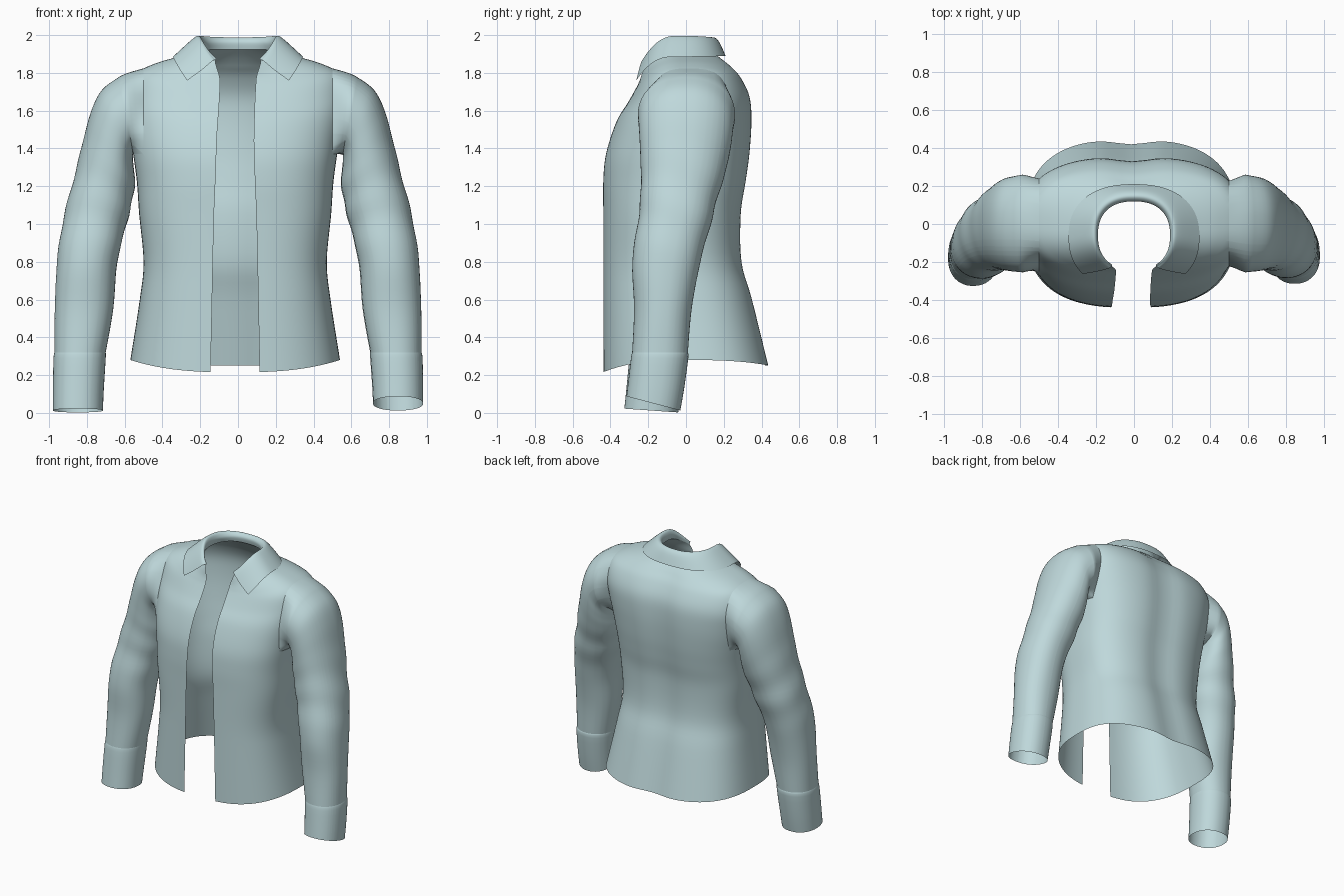
import bpy, bmesh, math
from math import sin, cos, pi, exp

if "Cube" in bpy.data.objects:
    bpy.data.objects.remove(bpy.data.objects["Cube"])

cloth = bpy.data.materials.new("pale teal cloth")
cloth.use_nodes = True
COLOUR = (0.52, 0.69, 0.71, 1)
cloth.diffuse_color = COLOUR
cloth.node_tree.nodes["Principled BSDF"].inputs["Base Color"].default_value = COLOUR
cloth.node_tree.nodes["Principled BSDF"].inputs["Roughness"].default_value = 0.8

ARMHOLE_X, ARMPIT_Z = 0.5, 1.37


def smooth_rows(rows, steps):
    """Catmull-Rom interpolation between rows of numbers."""
    out = []
    for i in range(len(rows) - 1):
        a, b, c, d = (rows[max(0, min(len(rows) - 1, i + k))] for k in (-1, 0, 1, 2))
        for s in range(steps):
            t = s / steps
            out.append([0.5 * (2 * q + (r - p) * t + (2 * p - 5 * q + 4 * r - u) * t * t
                               + (3 * q - p - 3 * r + u) * t ** 3)
                        for p, q, r, u in zip(a, b, c, d)])
    return out + [list(rows[-1])]


def loft(name, rings, closed, angle=50):
    """Skin a list of equal-length rings into one smooth shell."""
    n = len(rings[0])
    verts = [p for ring in rings for p in ring]
    faces = []
    for r in range(len(rings) - 1):
        for k in range(n if closed else n - 1):
            j = (k + 1) % n
            faces.append((r * n + k, r * n + j, (r + 1) * n + j, (r + 1) * n + k))
    mesh = bpy.data.meshes.new(name)
    mesh.from_pydata(verts, [], faces)
    mesh.materials.append(cloth)
    obj = bpy.data.objects.new(name, mesh)
    bpy.context.collection.objects.link(obj)
    bpy.ops.object.select_all(action="DESELECT")
    obj.select_set(True)
    bpy.context.view_layer.objects.active = obj
    bpy.ops.object.shade_smooth_by_angle(angle=math.radians(angle))
    return obj


def power(v, e):
    return math.copysign(abs(v) ** e, v)


def open_ring(w, yf, yb, zf, zs, zb, gap, e=0.85, count=96):
    """Rounded ring, open at the front, whose height dips or rises front to back."""
    start = math.asin(min(1, (gap / w) ** (1 / e)))
    ring = []
    for k in range(count + 1):
        a = start + (2 * pi - 2 * start) * k / count
        c = -cos(a)
        x = w * power(sin(a), e)
        y = (yf + yb) / 2 + (yb - yf) / 2 * power(c, e)
        z = zs + ((zb if c > 0 else zf) - zs) * c * c
        ring.append((x, y, z))
    return ring


# Torso: half width, front y, back y, heights at front, side and back, half opening
torso_rows = [
    (.555, -.44, .445, .215, .28, .25, .130),
    (.505, -.44, .360, .60, .60, .60, .122),
    (.485, -.44, .305, .80, .80, .80, .118),
    (.508, -.44, .300, 1.05, 1.05, 1.05, .112),
    (.520, -.44, .325, 1.22, 1.22, 1.22, .105),
    (.540, -.425, .345, ARMPIT_Z, ARMPIT_Z, ARMPIT_Z, .100),
    (.565, -.37, .355, 1.54, 1.54, 1.54, .096),
    (.575, -.31, .345, 1.64, 1.67, 1.67, .094),
    (.545, -.27, .300, 1.71, 1.79, 1.77, .094),
    (.450, -.25, .250, 1.75, 1.845, 1.83, .095),
    (.320, -.24, .190, 1.785, 1.885, 1.88, .100),
    (.200, -.24, .125, 1.83, 1.92, 1.925, .120),
]
torso_rings = []
for row in smooth_rows(torso_rows, 5):
    upper = max(0, min(1, (row[0] - .2) / .25))
    ring = []
    for x, y, z in open_ring(*row, e=.85 - .11 * upper):
        spine = .025 * exp(-(x / .12) ** 2) * upper if y > 0 else 0
        shift = -.015 * max(0, min(1, (1.75 - z) / .3))
        ring.append((x + shift, y - spine, z))
    torso_rings.append(ring)
body = loft("shirt_body", torso_rings, False)

# Armholes: trim the shoulders above the armpit and keep each rim for its sleeve
bm = bmesh.new()
bm.from_mesh(body.data)
rims = {}
for side in (1, -1):
    faces = [f for f in bm.faces if f.calc_center_median().z > ARMPIT_Z]
    geom = faces + list({e for f in faces for e in f.edges}) + list({v for f in faces for v in f.verts})
    cut = bmesh.ops.bisect_plane(bm, geom=geom, plane_co=(side * ARMHOLE_X, 0, 0), plane_no=(side, 0, 0))
    outside = [f for f in bm.faces if f.calc_center_median().z > ARMPIT_Z
               and side * f.calc_center_median().x > ARMHOLE_X]
    bmesh.ops.delete(bm, geom=outside, context="FACES")
    rims[side] = [v.co.copy() for v in bm.verts if v.is_boundary
                  and side * v.co.x > ARMHOLE_X - .001 and v.co.z > ARMPIT_Z - .001]
bm.to_mesh(body.data)
bm.free()

# Collar: stand, rolled fold and turned-down leaf with pointed tips
collar_rows = [
    (.200, -.24, .125, 1.83, 1.92, 1.925, .120),
    (.190, -.24, .120, 1.84, 1.96, 1.965, .115),
    (.205, -.25, .145, 1.82, 1.995, 1.988, .120),
    (.240, -.27, .175, 1.80, 1.98, 1.965, .145),
    (.345, -.345, .210, 1.60, 1.885, 1.89, .270),
]
loft("collar", [open_ring(*r) for r in smooth_rows(collar_rows, 5)], False, 80)

# Sleeve: outer x, outer z, inner x, inner z, front y, back y
sleeve_rows = [
    (.62, 1.785, .555, 1.365, -.255, .26),
    (.72, 1.71, .555, 1.33, -.25, .25),
    (.78, 1.59, .55, 1.28, -.245, .24),
    (.83, 1.40, .545, 1.21, -.24, .215),
    (.88, 1.20, .565, 1.10, -.24, .17),
    (.93, 1.00, .60, .96, -.26, .125),
    (.958, .80, .64, .79, -.285, .075),
    (.970, .55, .66, .55, -.275, .03),
    (.972, .32, .70, .32, -.285, .01),
]
# Cuff: close-fitting band finishing the sleeve
cuff_rows = [
    (.972, .32, .70, .32, -.285, .01),
    (.977, .29, .70, .29, -.291, .012),
    (.980, .15, .71, .15, -.305, -.01),
    (.980, .05, .715, .05, -.315, -.03),
]


def tube(rows, side, angles, steps):
    """Elliptical rings of one arm, with soft elbow folds and a slanted cuff end."""
    rings = []
    for ox, oz, ix, iz, yf, yb in smooth_rows(rows, steps):
        low = max(0, 1 - oz / .3)
        back = -.012 * max(0, 1 - oz) if side < 0 else 0
        tilt, drop = (.045, 0) if side > 0 else (.012, .045)
        ring = []
        for a in angles:
            u, v = power(cos(a), .92), power(sin(a), .92)
            fold = .004 * sin(oz * 24 + 2 * v) * max(0, 1 - abs(oz - 1.1) / .4)
            x = (ox + ix) / 2 + ((ox - ix) / 2 + fold) * u
            y = (yf + yb) / 2 + ((yb - yf) / 2 + fold) * v + back
            z = (oz + iz) / 2 + (oz - iz) / 2 * u - low * (tilt * v + drop)
            ring.append((side * x, y, z))
        rings.append(ring)
    return rings


def flat(ring):
    return [c for p in ring for c in p]


for label, side in (("left", 1), ("right", -1)):
    ys, zs = [p.y for p in rims[side]], [p.z for p in rims[side]]
    yc, zc = (min(ys) + max(ys)) / 2, (min(zs) + max(zs)) / 2
    ry, rz = max(ys) - yc, max(zs) - zc
    around = sorted((math.atan2((p.y - yc) / ry, (p.z - zc) / rz), tuple(p)) for p in rims[side])
    angles = [a for a, p in around]
    arm = tube(sleeve_rows, side, angles, 5)
    # Ease from the armhole rim into the first sleeve ring
    cap = smooth_rows([flat(p for a, p in around), flat(arm[0]), flat(arm[5])], 4)[:4]
    cap = [[tuple(r[i:i + 3]) for i in range(0, len(r), 3)] for r in cap]
    loft(label + "_sleeve", cap + arm, True)
    loft(label + "_cuff", tube(cuff_rows, side, angles, 3), True)
